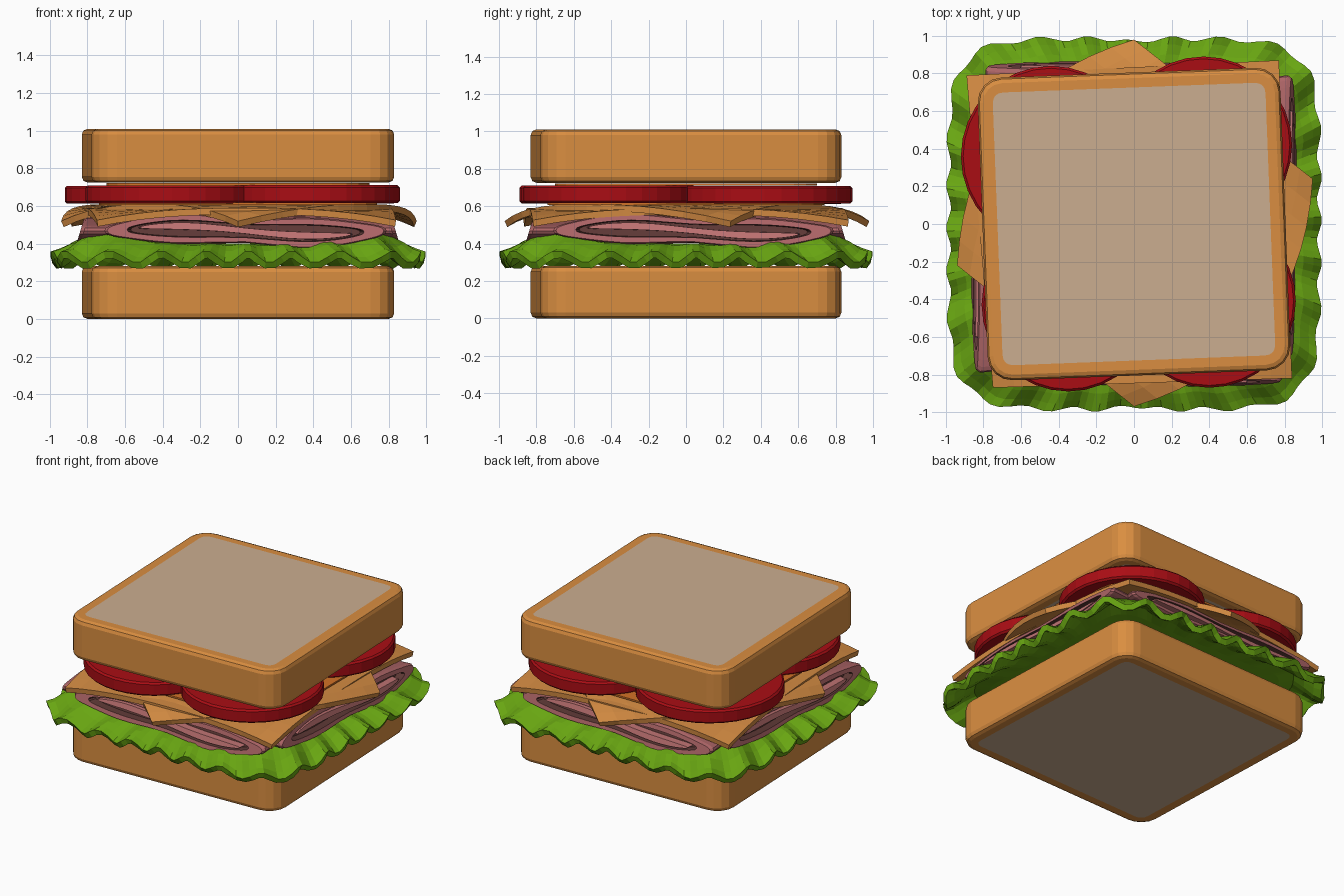
import bpy, bmesh, math
from mathutils import Matrix

if "Cube" in bpy.data.objects:
    bpy.data.objects.remove(bpy.data.objects["Cube"])

def mat(name, r, g, b):
    m = bpy.data.materials.new(name)
    m.diffuse_color = (r, g, b, 1)
    m.use_nodes = True
    m.node_tree.nodes["Principled BSDF"].inputs["Base Color"].default_value = m.diffuse_color
    return m

CRUST = mat("crust", 0.70, 0.27, 0.052)
CRUMB = mat("crumb", 0.60, 0.42, 0.28)
GREEN = mat("lettuce_green", 0.14, 0.38, 0.006)
HAM = mat("ham_pink", 0.52, 0.17, 0.17)
HAM_RIM = mat("ham_rim", 0.42, 0.13, 0.135)
HAM_DEEP = mat("ham_deep", 0.11, 0.04, 0.036)
CHEESE = mat("cheese", 0.66, 0.26, 0.055)
ORANGE = mat("orange_sauce", 0.65, 0.17, 0.02)
RED = mat("tomato_red", 0.40, 0.004, 0.007)

def finish(bm, name, mats, thickness=0):
    bmesh.ops.recalc_face_normals(bm, faces=bm.faces)
    me = bpy.data.meshes.new(name)
    bm.to_mesh(me)
    bm.free()
    for m in mats:
        me.materials.append(m)
    ob = bpy.data.objects.new(name, me)
    bpy.context.collection.objects.link(ob)
    if thickness:
        s = ob.modifiers.new("thickness", 'SOLIDIFY')
        s.thickness = thickness
        s.offset = -1
    return ob

# Bread: rounded square block with an inset crumb face on both sides
def bread(name, z0, z1):
    bm = bmesh.new()
    bmesh.ops.create_cube(bm, size=1, matrix=Matrix.Diagonal((1.61, 1.61, z1 - z0, 1)))
    up = [e for e in bm.edges if abs(e.verts[0].co.z - e.verts[1].co.z) > 0.1]
    bmesh.ops.bevel(bm, geom=up, offset=0.13, segments=4, profile=0.5, affect='EDGES')
    rims = [e for e in bm.edges if abs(e.verts[0].co.z - e.verts[1].co.z) < 1e-4]
    bmesh.ops.bevel(bm, geom=rims, offset=0.03, segments=2, profile=0.5, affect='EDGES')
    bm.normal_update()
    caps = [f for f in bm.faces if abs(f.normal.z) > 0.99 and f.calc_area() > 1]
    for f in caps:
        bmesh.ops.inset_region(bm, faces=[f], thickness=0.05)
        f.material_index = 1
    ob = finish(bm, name, [CRUST, CRUMB])
    ob.location.z = (z0 + z1) / 2
    ob.rotation_euler.z = math.radians(2.2)

bread("bottom_bread", 0, 0.28)
bread("top_bread", 0.725, 1.01)

# Lettuce: ruffled rounded-square leaf
def lettuce():
    bm = bmesh.new()
    n = 168
    profile = [(0.4, 0.40), (0.75, 0.40), (0.84, 0.395), (0.91, 0.375), (0.96, 0.35), (1.0, 0.33)]
    rings = []
    for s, z in profile:
        ring = []
        for i in range(n):
            a = 2 * math.pi * i / n
            c, d = math.cos(a), math.sin(a)
            r = (abs(c) ** 6 + abs(d) ** 6) ** (-1 / 6)
            w = max(0, (s - 0.8) / 0.2)
            r *= s * (0.985 + 0.013 * w * math.sin(28 * a + 1))
            r *= 1 - 0.02 * w * math.exp(-(math.sin(2 * a) / 0.15) ** 2) * (abs(d) > 0.7)
            corner = math.sin(2 * a) ** 8
            zz = z + 0.032 * w * math.sin(28 * a) + 0.07 * corner * max(0, 1 - abs(s - 0.82) / 0.14)
            ring.append(bm.verts.new((r * c, r * d, zz)))
        rings.append(ring)
    bm.faces.new(rings[0])
    for p, q in zip(rings, rings[1:]):
        for i in range(n):
            j = (i + 1) % n
            bm.faces.new((p[i], q[i], q[j], p[j]))
    finish(bm, "lettuce", [GREEN], 0.04)

lettuce()

# Ham: flattened folded roll on each side, with a recessed dark fold
def ham(k):
    bm = bmesh.new()
    n = 40
    # half width, half height, depth behind the front, wave of the fold
    bands = [(0.70, 0.070, 0.55, 0), (0.75, 0.088, 0.02, 0), (0.735, 0.080, 0.0, 0),
             (0.63, 0.050, 0.0, 0), (0.61, 0.046, 0.05, 0),
             (0.57, 0.022, 0.05, 0.014), (0.56, 0.021, 0.0, 0.014)]
    kinds = [1, 1, 1, 2, 2, 0]
    loops = []
    for hw, hh, depth, wave in bands:
        loop = []
        for i in range(n):
            a = 2 * math.pi * i / n
            c, s = math.cos(a), math.sin(a)
            x = hw * math.copysign(abs(c) ** 0.8, c)
            lobe = 0.86 + 0.14 * math.cos(2 * math.pi * x / 0.75 + math.pi)
            z = hh * lobe * math.copysign(abs(s) ** 0.75, s)
            z += (0.012 + wave) * math.sin(math.pi * x / 0.75) * -1
            y = -0.865 + 0.3 * (z + 0.09) + depth
            loop.append(bm.verts.new((x + 0.04, y, z + 0.468)))
        loops.append(loop)
    for p, q, m in zip(loops, loops[1:], kinds):
        for i in range(n):
            j = (i + 1) % n
            bm.faces.new((p[i], p[j], q[j], q[i])).material_index = m
    bm.faces.new(loops[0]).material_index = 1
    bm.faces.new(loops[-1]).material_index = 0
    ob = finish(bm, f"ham_fold_{k + 1}", [HAM, HAM_RIM, HAM_DEEP])
    ob.rotation_euler.z = k * math.pi / 2

for k in range(4):
    ham(k)

# Cheese: two slices with drooping corners; bow pushes two edges outward
def cheese(name, corners, z, drop, bow):
    bm = bmesh.new()
    n = 14
    (ax, ay), (bx, by), (cx, cy), (dx, dy) = corners
    grid = []
    for i in range(n + 1):
        u = 2 * i / n - 1
        row = []
        for j in range(n + 1):
            v = 2 * j / n - 1
            wa, wb = (1 - u) * (1 - v) / 4, (1 + u) * (1 - v) / 4
            wc, wd = (1 + u) * (1 + v) / 4, (1 - u) * (1 + v) / 4
            x = ax * wa + bx * wb + cx * wc + dx * wd + 0.78 * bow * u * (1 - v * v)
            y = ay * wa + by * wb + cy * wc + dy * wd - 0.62 * bow * u * (1 - v * v)
            row.append(bm.verts.new((x, y, z - drop * abs(u * v) ** 2.5)))
        grid.append(row)
    for i in range(n):
        for j in range(n):
            bm.faces.new((grid[i][j], grid[i + 1][j], grid[i + 1][j + 1], grid[i][j + 1]))
    finish(bm, name, [CHEESE], 0.035)

cheese("cheese_slice_lower", [(-0.75, -0.87), (0.84, -0.82), (0.77, 0.87), (-0.89, 0.79)], 0.59, 0.065, 0)
cheese("cheese_slice_upper", [(-0.94, -0.22), (0, -0.97), (0.95, 0.24), (0, 0.98)], 0.61, 0.09, 0.27)

# Tomato: four overlapping thick round slices
for k, (x, y, r) in enumerate([(-0.44, 0.36, 0.48), (0.37, 0.42, 0.47), (-0.35, -0.43, 0.46), (0.40, -0.41, 0.46)]):
    bm = bmesh.new()
    bmesh.ops.create_cone(bm, cap_ends=True, segments=32, radius1=r, radius2=r, depth=0.095)
    rims = [e for e in bm.edges if abs(e.verts[0].co.z - e.verts[1].co.z) < 1e-4]
    bmesh.ops.bevel(bm, geom=rims, offset=0.012, segments=1, affect='EDGES')
    ob = finish(bm, f"tomato_slice_{k + 1}", [RED])
    ob.location = (x, y, 0.66 + 0.001 * k)

# Sauce: thin sheets above the cheese and above the tomato
for name, z, half in (("sauce_on_cheese", 0.612, 0.74), ("sauce_on_tomato", 0.716, 0.70)):
    bm = bmesh.new()
    bmesh.ops.create_cube(bm, size=1, matrix=Matrix.Diagonal((2 * half, 2 * half, 0.012, 1)))
    up = [e for e in bm.edges if abs(e.verts[0].co.z - e.verts[1].co.z) > 0.005]
    bmesh.ops.bevel(bm, geom=up, offset=0.2, segments=4, profile=0.5, affect='EDGES')
    finish(bm, name, [ORANGE]).location.z = z
